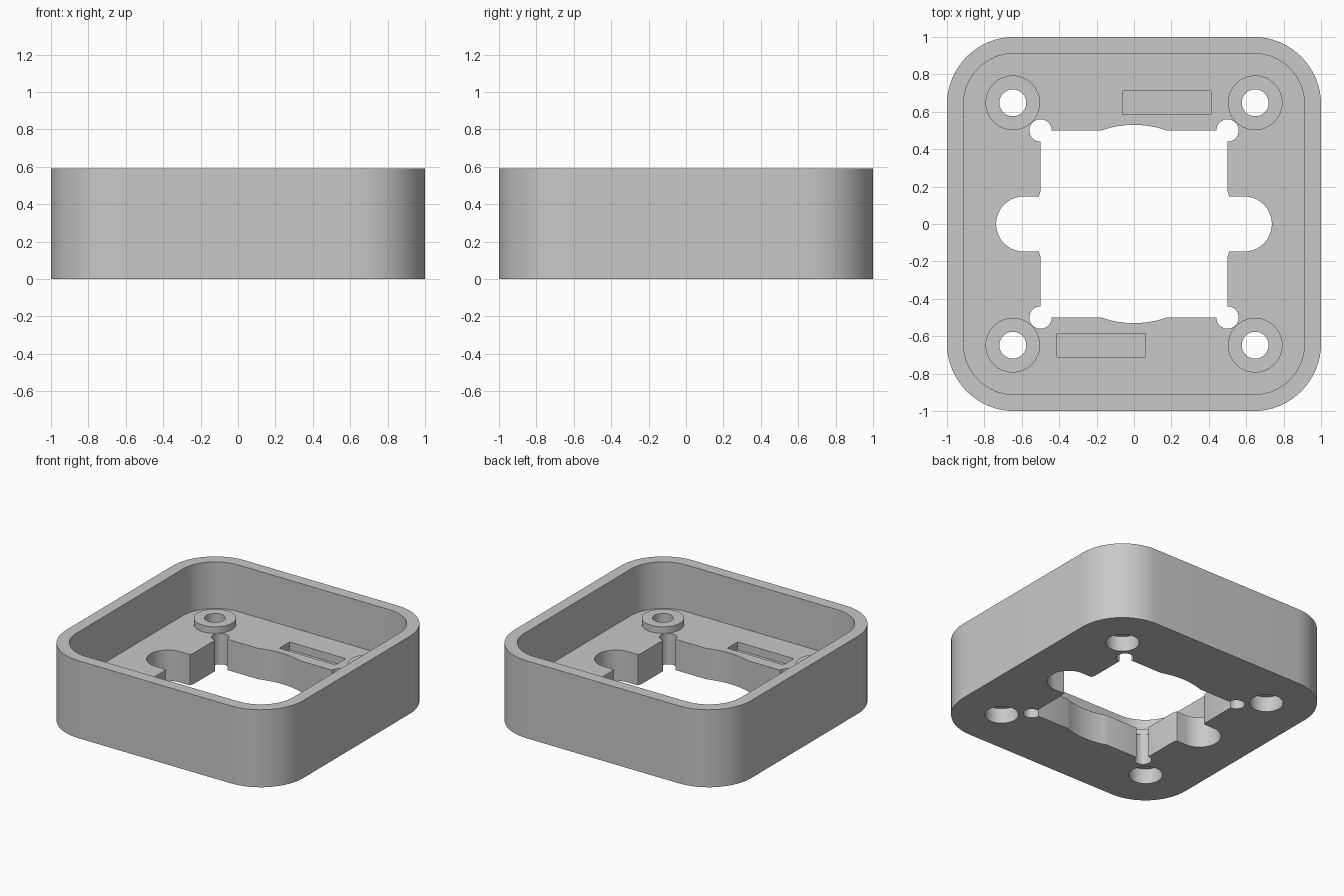
import bpy
import bmesh
from math import cos, sin, pi

if "Cube" in bpy.data.objects:
    bpy.data.objects.remove(bpy.data.objects["Cube"], do_unlink=True)

HEIGHT, FLOOR, BOSS_TOP = 0.59, 0.235, 0.285
BELOW, ABOVE = -0.1, 0.8
BOLT = 0.648

grey = bpy.data.materials.new("satin grey")
grey.use_nodes = True
colour = (0.58, 0.58, 0.58, 1)
grey.diffuse_color = colour
grey.node_tree.nodes["Principled BSDF"].inputs["Base Color"].default_value = colour


def prism(name, outline, z0, z1):
    """Extrude a closed outline from z0 up to z1."""
    bm = bmesh.new()
    face = bm.faces.new([bm.verts.new((x, y, z0)) for x, y in outline])
    up = bmesh.ops.extrude_face_region(bm, geom=[face])["geom"]
    verts = [v for v in up if isinstance(v, bmesh.types.BMVert)]
    bmesh.ops.translate(bm, verts=verts, vec=(0, 0, z1 - z0))
    bmesh.ops.recalc_face_normals(bm, faces=bm.faces)
    mesh = bpy.data.meshes.new(name)
    bm.to_mesh(mesh)
    bm.free()
    mesh.materials.append(grey)
    obj = bpy.data.objects.new(name, mesh)
    bpy.context.collection.objects.link(obj)
    return obj


def rounded(hx, hy, r, steps=16):
    """Rounded rectangle outline with half sizes hx, hy."""
    points = []
    for q, (sx, sy) in enumerate([(1, 1), (-1, 1), (-1, -1), (1, -1)]):
        for i in range(steps + 1):
            a = (q + i / steps) * pi / 2
            p = (sx * (hx - r) + r * cos(a), sy * (hy - r) + r * sin(a))
            if not points or abs(p[0] - points[-1][0]) + abs(p[1] - points[-1][1]) > 1e-5:
                points.append(p)
    return points


def circle(x, y, r, n=48):
    return [(x + r * cos(2 * pi * i / n), y + r * sin(2 * pi * i / n)) for i in range(n)]


def box(x, y, hx, hy):
    return [(x - hx, y - hy), (x + hx, y - hy), (x + hx, y + hy), (x - hx, y + hy)]


def combine(target, tool, operation="DIFFERENCE"):
    """Apply a boolean and discard the tool."""
    mod = target.modifiers.new("boolean", "BOOLEAN")
    mod.operation, mod.object, mod.solver = operation, tool, "EXACT"
    graph = bpy.context.evaluated_depsgraph_get()
    mesh = bpy.data.meshes.new_from_object(target.evaluated_get(graph))
    target.modifiers.clear()
    target.data = mesh
    bpy.data.objects.remove(tool, do_unlink=True)


def cut(outline, z0=BELOW, z1=ABOVE):
    combine(tray, prism("cutter", outline, z0, z1))


# Open tray with rounded walls
tray = prism("tray", rounded(1, 1, 0.36), 0, HEIGHT)
cut(rounded(0.912, 0.912, 0.272), FLOOR)

# Raised screw bosses with stepped holes
corners = [(sx, sy) for sx in (-1, 1) for sy in (-1, 1)]
for sx, sy in corners:
    x, y = sx * BOLT, sy * BOLT
    boss = prism("boss", circle(x, y, 0.146), FLOOR - 0.05, BOSS_TOP)
    combine(tray, boss, "UNION")
    cut(circle(x, y, 0.072))
    cut(circle(x, y, 0.116), BELOW, 0.115)

# Central opening: square, shallow bulges, side slots, corner reliefs
cut(box(0, 0, 0.5, 0.5))
cut(circle(0, 0, 0.53, 128))
cut(rounded(0.737, 0.147, 0.1469))
for sx, sy in corners:
    cut(circle(sx * 0.5, sy * 0.5, 0.06, 32))

# Shallow rectangular pockets in the floor
for s in (-1, 1):
    cut(box(s * 0.175, s * 0.648, 0.237, 0.062), FLOOR - 0.06)

bpy.ops.object.select_all(action="DESELECT")
tray.select_set(True)
bpy.context.view_layer.objects.active = tray
bpy.ops.object.shade_smooth_by_angle(angle=pi / 6)
